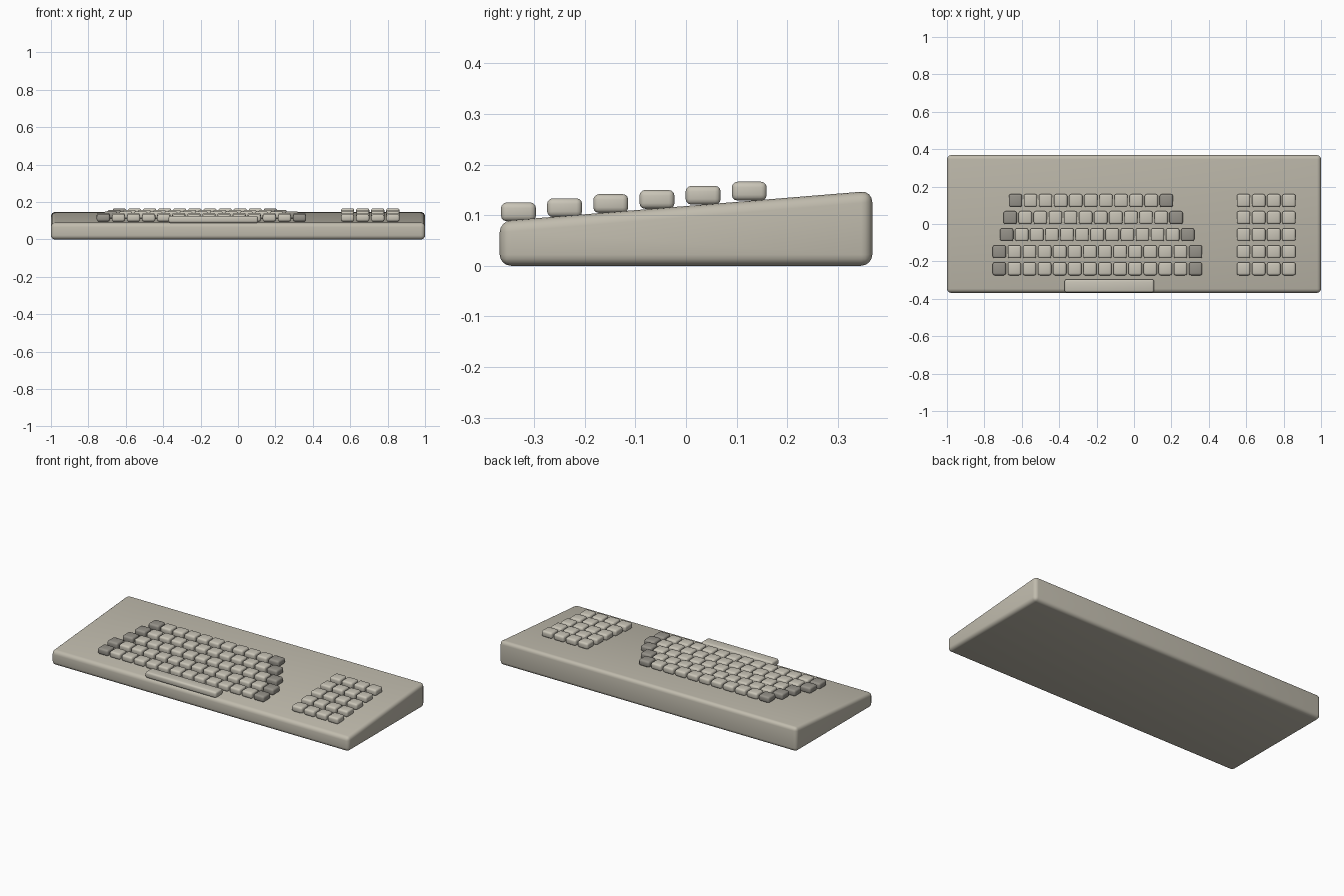
import bpy
import bmesh
from math import radians

cube = bpy.data.objects.get("Cube")
if cube:
    bpy.data.objects.remove(cube, do_unlink=True)


def make_material(name, rgb):
    mat = bpy.data.materials.new(name)
    mat.use_nodes = True
    colour = (*rgb, 1.0)
    mat.diffuse_color = colour
    mat.node_tree.nodes["Principled BSDF"].inputs["Base Color"].default_value = colour
    return mat


CASE = make_material("warm grey case", (0.53, 0.50, 0.42))
LIGHT = make_material("pale key", (0.58, 0.55, 0.47))
DARK = make_material("grey key", (0.30, 0.285, 0.25))


def rounded_box(name, size, centre, material, radius, slope=0.0, segments=3):
    """Box with rounded edges; slope tilts only the top face along y."""
    bm = bmesh.new()
    bmesh.ops.create_cube(bm, size=1.0)
    for v in bm.verts:
        top = v.co.z > 0
        v.co = [c * s for c, s in zip(v.co, size)]
        if top:
            v.co.z += slope * v.co.y
    bmesh.ops.bevel(bm, geom=bm.edges[:], offset=radius, segments=segments,
                    profile=0.5, affect='EDGES', clamp_overlap=True)
    for f in bm.faces:
        f.smooth = True
    mesh = bpy.data.meshes.new(name)
    bm.to_mesh(mesh)
    bm.free()
    mesh.materials.append(material)
    obj = bpy.data.objects.new(name, mesh)
    obj.location = centre
    bpy.context.collection.objects.link(obj)
    return obj


# Wedge-shaped case
DEPTH, FRONT_H, BACK_H = 0.736, 0.088, 0.148
mid_h = (FRONT_H + BACK_H) / 2
rounded_box("case", (2.0, DEPTH, mid_h), (0, 0, mid_h / 2), CASE, 0.022,
            slope=(BACK_H - FRONT_H) / DEPTH, segments=4)

# Key rows step up the slope from front to back
PITCH, ROW_PITCH = 0.0807, 0.0912
KEY = (0.071, 0.069, 0.037)


def row_position(row):
    return -0.331 + ROW_PITCH * row, 0.1065 + 0.0082 * row


def add_key(name, x, row, material):
    y, z = row_position(row)
    rounded_box(name, KEY, (x, y, z), material, 0.011)


# Main block: (first key x, key count) per row; end keys are darker
ROWS = [(-0.720, 14), (-0.720, 14), (-0.681, 13), (-0.662, 12), (-0.634, 11)]
for row, (start, count) in enumerate(ROWS, 1):
    for i in range(count):
        edge = i in (0, count - 1)
        add_key(f"key_row_{row}_{i + 1}", start + i * PITCH, row, DARK if edge else LIGHT)

# Number pad
for row in range(1, len(ROWS) + 1):
    for i in range(4):
        add_key(f"pad_key_{row}_{i + 1}", 0.586 + i * PITCH, row, LIGHT)

# Space bar
y, z = row_position(0)
rounded_box("space_bar", (0.478, KEY[1], KEY[2]), (-0.132, y, z), LIGHT, 0.011)
